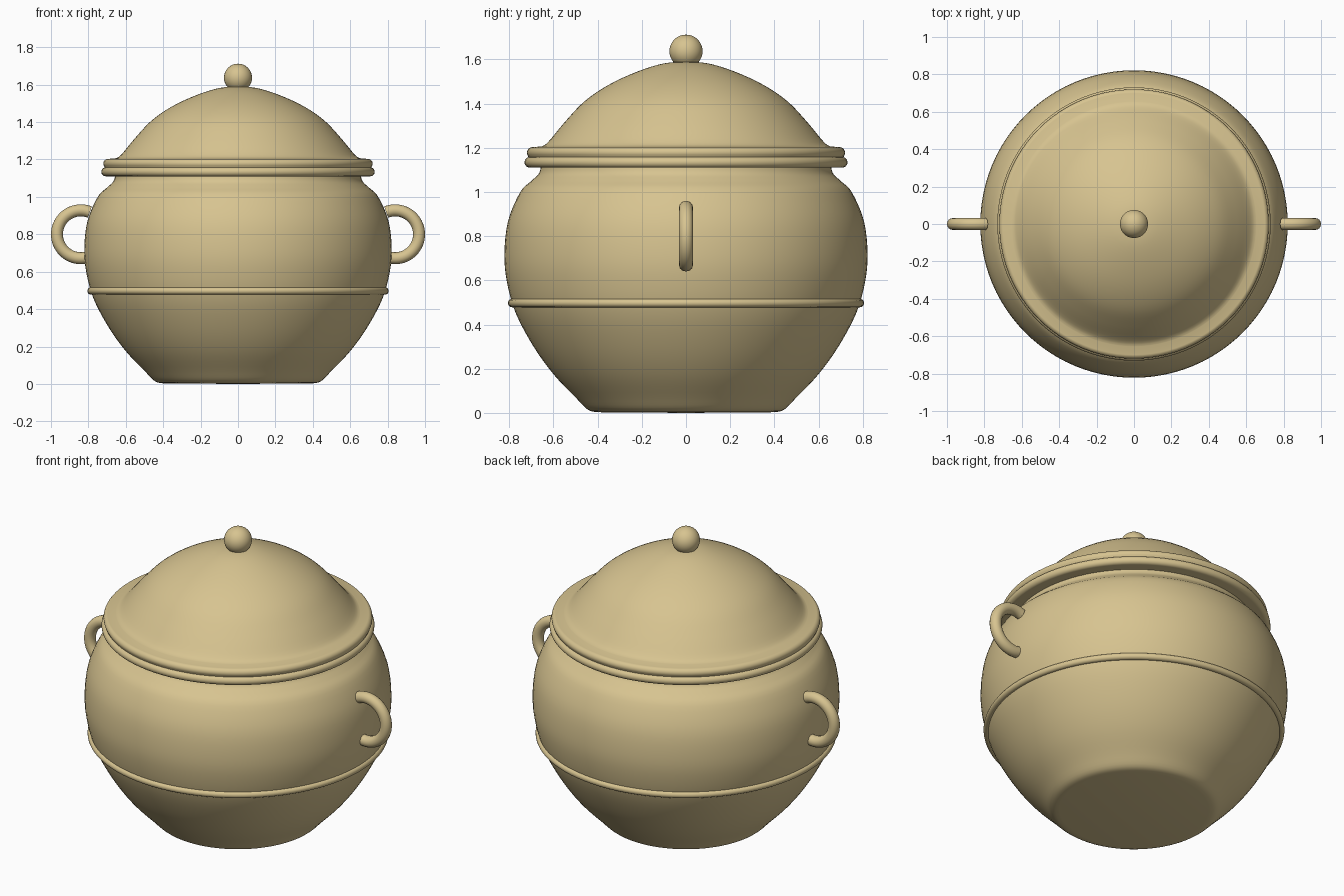
import bpy, bmesh, math
from mathutils import Vector

cube = bpy.data.objects.get("Cube")
if cube:
    bpy.data.objects.remove(cube)

# One glaze colour for the whole pot
glaze = bpy.data.materials.new("tan_glaze")
glaze.use_nodes = True
tan = (0.68, 0.55, 0.28, 1)
glaze.diffuse_color = tan
shader = glaze.node_tree.nodes["Principled BSDF"]
shader.inputs["Base Color"].default_value = tan
shader.inputs["Roughness"].default_value = 0.6


def smooth_path(points, steps=4):
    """Catmull-Rom curve through (radius, height) points."""
    pts = [Vector(p) for p in points]
    pts = [pts[0]] + pts + [pts[-1]]
    path = []
    for a, b, c, d in zip(pts, pts[1:], pts[2:], pts[3:]):
        for i in range(steps):
            t = i / steps
            path.append(0.5 * (2 * b + (c - a) * t + (2 * a - 5 * b + 4 * c - d) * t**2
                               + (3 * b - a - 3 * c + d) * t**3))
    return path + [pts[-1]]


def arc(cx, cz, radius, start, end, steps=12):
    """Points along a circular arc, angles in degrees."""
    angles = [math.radians(start + (end - start) * i / steps) for i in range(steps + 1)]
    return [Vector((cx + radius * math.cos(a), cz + radius * math.sin(a))) for a in angles]


def finish(obj, angle=40):
    if not obj.data.materials:
        obj.data.materials.append(glaze)
    bpy.ops.object.select_all(action='DESELECT')
    obj.select_set(True)
    bpy.context.view_layer.objects.active = obj
    bpy.ops.object.shade_smooth_by_angle(angle=math.radians(angle))
    return obj


def lathe(name, profile, segments=96):
    """Revolve a (radius, height) profile around the z axis."""
    bm = bmesh.new()
    verts = [bm.verts.new((max(r, 0), 0, z)) for r, z in profile]
    edges = [bm.edges.new(pair) for pair in zip(verts, verts[1:])]
    bmesh.ops.spin(bm, geom=verts + edges, cent=(0, 0, 0), axis=(0, 0, 1),
                   angle=math.tau, steps=segments, use_merge=True)
    bmesh.ops.remove_doubles(bm, verts=bm.verts, dist=0.0005)
    bmesh.ops.recalc_face_normals(bm, faces=bm.faces)
    mesh = bpy.data.meshes.new(name)
    bm.to_mesh(mesh)
    bm.free()
    obj = bpy.data.objects.new(name, mesh)
    bpy.context.collection.objects.link(obj)
    return finish(obj)


# Round belly with a flat foot and a narrow neck
belly = smooth_path([(0.40, 0.003), (0.445, 0.015), (0.50, 0.07), (0.60, 0.175), (0.69, 0.30),
                     (0.77, 0.45), (0.81, 0.59), (0.822, 0.72), (0.805, 0.87),
                     (0.75, 1.0), (0.70, 1.05), (0.665, 1.085), (0.655, 1.13)])
lathe("pot_body", [Vector((0, 0))] + belly + [Vector((0, 1.13))])

# Thin raised band below the handles
lathe("belly_band", arc(0.787, 0.497, 0.019, 0, 360, 16))

# Lid: two rounded rim rolls, then a bell-shaped dome
dome = smooth_path([(0.655, 1.206), (0.625, 1.225), (0.55, 1.315), (0.46, 1.41), (0.35, 1.485),
                    (0.22, 1.545), (0.10, 1.582), (0, 1.59)])
lathe("lid", [Vector((0, 1.11))] + arc(0.707, 1.134, 0.024, -90, 75)
      + arc(0.695, 1.178, 0.025, -30, 80) + dome)

# Ball knob on top
bpy.ops.mesh.primitive_uv_sphere_add(segments=48, ring_count=24, radius=0.075,
                                     location=(0, 0, 1.637))
bpy.context.object.name = "lid_knob"
finish(bpy.context.object)

# Open ring handles on either side
for side, name in ((1, "left_handle"), (-1, "right_handle")):
    curve = bpy.data.curves.new(name, 'CURVE')
    curve.dimensions = '3D'
    curve.bevel_depth = 0.032
    curve.bevel_resolution = 6
    curve.use_fill_caps = True
    points = arc(0.84, 0.80, 0.128, -112, 112, 40)
    spline = curve.splines.new('POLY')
    spline.points.add(len(points) - 1)
    for point, (x, z) in zip(spline.points, points):
        point.co = (side * x, 0, z, 1)
    handle = bpy.data.objects.new(name, curve)
    bpy.context.collection.objects.link(handle)
    bpy.ops.object.select_all(action='DESELECT')
    handle.select_set(True)
    bpy.context.view_layer.objects.active = handle
    bpy.ops.object.convert(target='MESH')
    finish(bpy.context.object)
